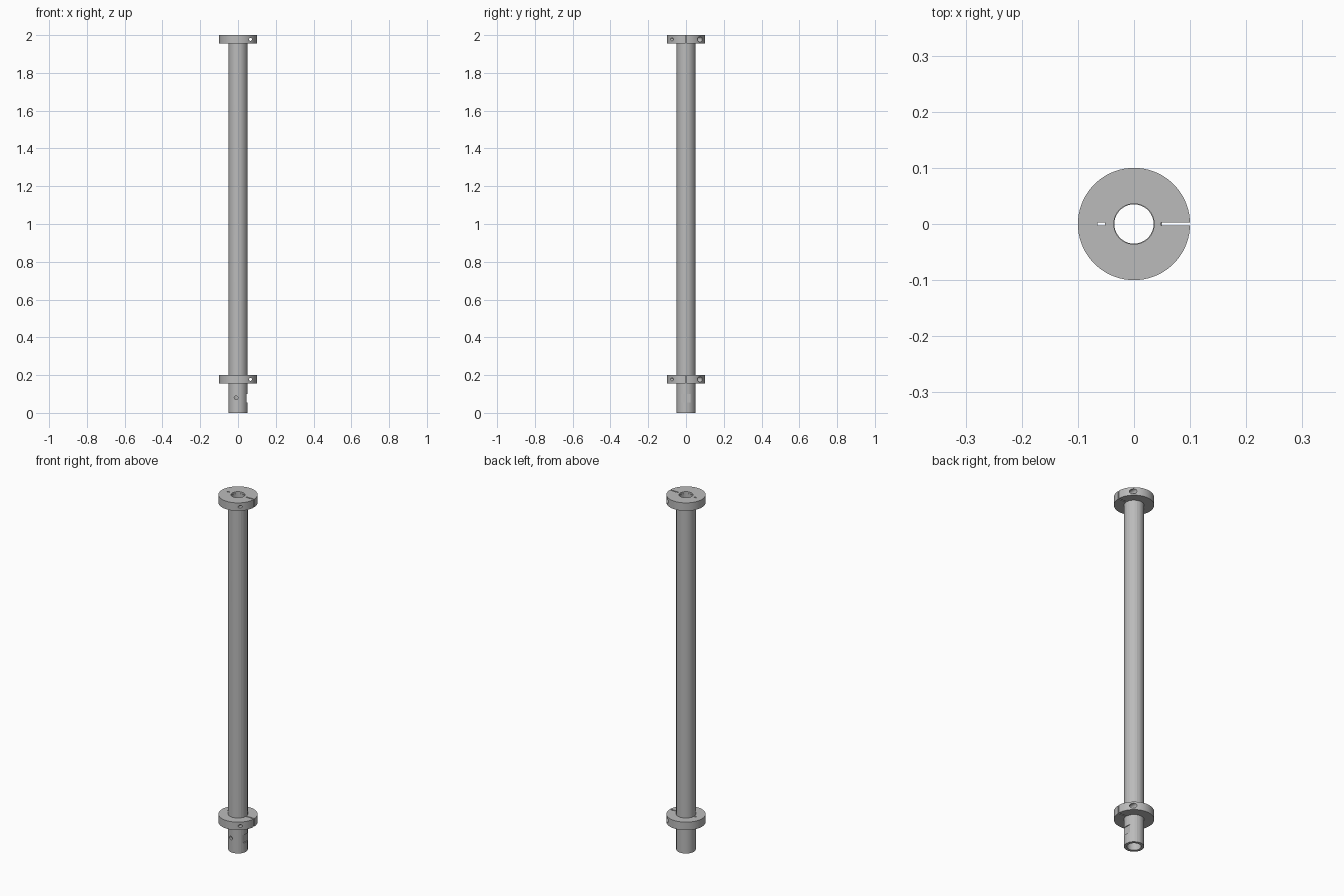
import bpy, bmesh
from math import cos, sin, radians, pi

cube = bpy.data.objects.get("Cube")
if cube:
    bpy.data.objects.remove(cube, do_unlink=True)

steel = bpy.data.materials.new("plain_grey_steel")
steel.use_nodes = True
GREY = (0.5, 0.5, 0.5, 1)
steel.diffuse_color = GREY
steel.node_tree.nodes["Principled BSDF"].inputs["Base Color"].default_value = GREY


def ring(name, angles, r_out, r_in, z0, z1):
    """Hollow cylinder with its walls at the given angles."""
    bm = bmesh.new()
    rows = []
    for a in angles:
        c, s = cos(radians(a)), sin(radians(a))
        rows.append([bm.verts.new((r * c, r * s, z))
                     for r, z in ((r_out, z0), (r_out, z1), (r_in, z1), (r_in, z0))])
    for i, row in enumerate(rows):
        nxt = rows[(i + 1) % len(rows)]
        for k in range(4):
            j = (k + 1) % 4
            bm.faces.new((row[k], nxt[k], nxt[j], row[j]))
    bmesh.ops.recalc_face_normals(bm, faces=bm.faces)
    mesh = bpy.data.meshes.new(name)
    bm.to_mesh(mesh)
    bm.free()
    mesh.materials.append(steel)
    ob = bpy.data.objects.new(name, mesh)
    bpy.context.collection.objects.link(ob)
    return ob


def box(lo, hi):
    bpy.ops.mesh.primitive_cube_add(size=1, location=[(a + b) / 2 for a, b in zip(lo, hi)])
    ob = bpy.context.object
    ob.scale = [b - a for a, b in zip(lo, hi)]
    return ob


def drill(x, y0, y1, z, r):
    bpy.ops.mesh.primitive_cylinder_add(vertices=40, radius=r, depth=y1 - y0,
                                        location=(x, (y0 + y1) / 2, z),
                                        rotation=(pi / 2, 0, 0))
    return bpy.context.object


def cut(ob, cutters):
    for c in cutters:
        c.hide_render = True
        bpy.context.view_layer.objects.active = ob
        mod = ob.modifiers.new("cut", 'BOOLEAN')
        mod.operation, mod.solver, mod.object = 'DIFFERENCE', 'EXACT', c
        bpy.ops.object.modifier_apply(modifier=mod.name)
        bpy.data.objects.remove(c, do_unlink=True)


def finish(ob):
    bpy.ops.object.select_all(action='DESELECT')
    ob.select_set(True)
    bpy.context.view_layer.objects.active = ob
    bpy.ops.object.shade_smooth_by_angle(angle=radians(10))


# Tube: faceted on the left half, smooth on the right half
facets = [-82.5 + 15 * i for i in range(12)]
smooth = [82.5 + 5 * i for i in range(1, 39)]
tube = ring("tube", facets + smooth, 0.05, 0.035, 0, 1.99)
cut(tube, [drill(-0.01, -0.08, 0, 0.08, 0.01),
           box((0.044, -0.03, 0.055), (0.08, 0.03, 0.1))])
finish(tube)

# Clamp collars with a split, a relief slot and a counterbored screw hole
for name, z in (("lower_collar", 0.155), ("upper_collar", 1.955)):
    collar = ring(name, [i * 5 for i in range(72)], 0.1,
                  0.0502 if z < 1 else 0.036, z, z + 0.045)
    mid = z + 0.0225
    cut(collar, [box((0.048, -0.003, z - 0.02), (0.13, 0.003, z + 0.07)),
                 box((-0.065, -0.003, z - 0.02), (-0.0515, 0.003, z + 0.07)),
                 drill(0.066, -0.15, 0.15, mid, 0.008),
                 drill(0.066, 0.035, 0.15, mid, 0.014)])
    finish(collar)
